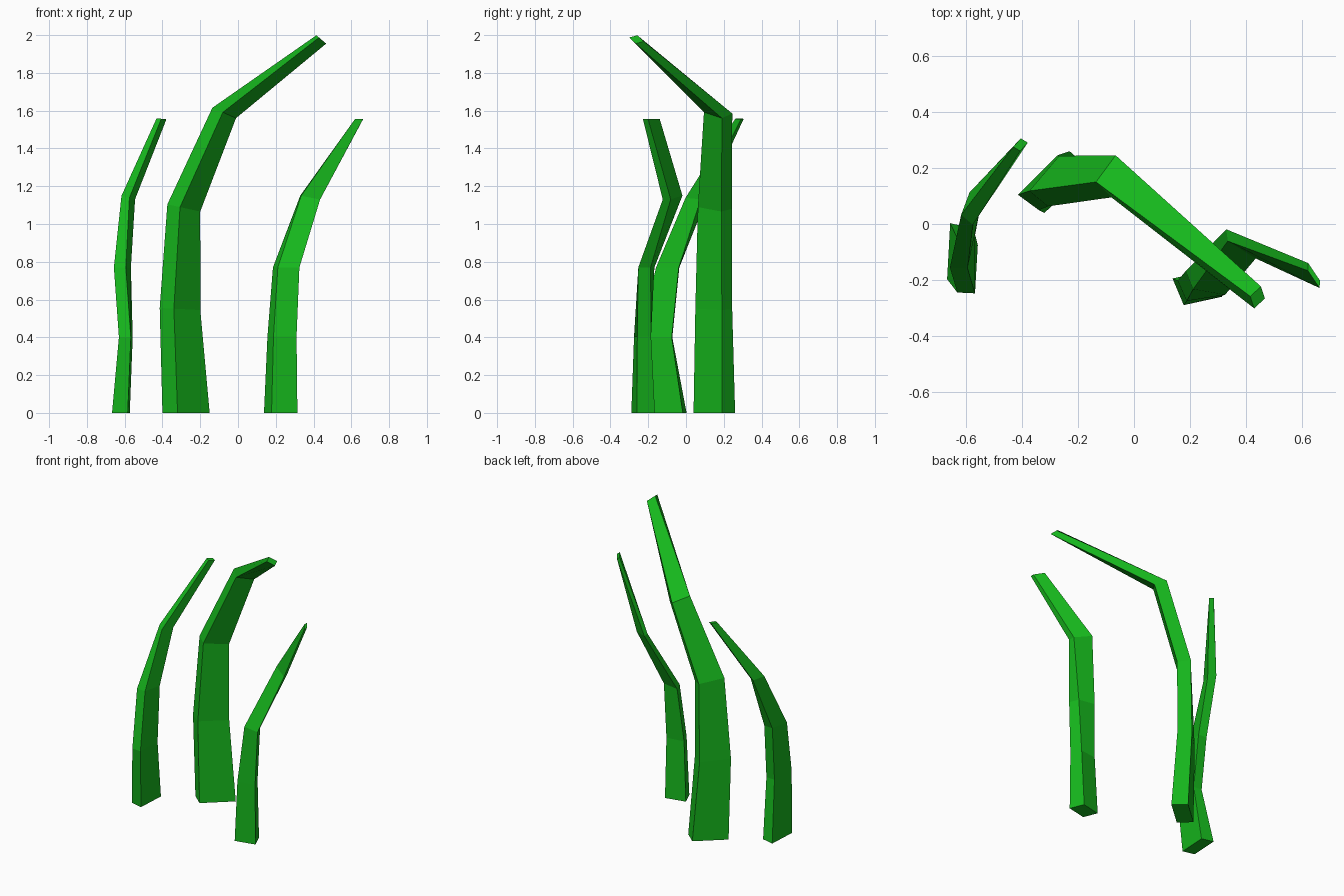
import bpy, bmesh

if "Cube" in bpy.data.objects:
    bpy.data.objects.remove(bpy.data.objects["Cube"])

green = bpy.data.materials.new("leaf_green")
green.diffuse_color = (0.008, 0.47, 0.012, 1)
green.use_nodes = True
green.node_tree.nodes["Principled BSDF"].inputs["Base Color"].default_value = green.diffuse_color


def blade(name, rings):
    """Loft four-cornered sections: centre, long side, short side, slope of the section along x."""
    bm = bmesh.new()
    loops = []
    for (cx, cy, cz), (ux, uy), (vx, vy), slope in rings:
        loop = []
        for s, t in ((-.5, -.5), (-.5, .5), (.5, .5), (.5, -.5)):
            dx, dy = s * ux + t * vx, s * uy + t * vy
            loop.append(bm.verts.new((cx + dx, cy + dy, cz + slope * dx)))
        loops.append(loop)
    for low, high in zip(loops, loops[1:]):
        for i in range(4):
            j = (i + 1) % 4
            bm.faces.new((low[i], low[j], high[j], high[i]))
    bm.faces.new(loops[0][::-1])
    bm.faces.new(loops[-1])
    bmesh.ops.recalc_face_normals(bm, faces=bm.faces)
    mesh = bpy.data.meshes.new(name)
    bm.to_mesh(mesh)
    bm.free()
    mesh.materials.append(green)
    bpy.context.collection.objects.link(bpy.data.objects.new(name, mesh))


# tall blade, bending over to the front right
blade("tall_grass_blade", [
    ((-.275, .15, 0), (.17, .15), (.08, -.07), 0),
    ((-.307, .147, .55), (.14, .14), (.075, -.055), -.05),
    ((-.287, .153, 1.085), (.107, .125), (.067, -.055), -.22),
    ((-.073, .17, 1.588), (.07, .095), (.055, -.055), -.44),
    ((.441, -.262, 1.977), (.038, .035), (.014, -.043), -.85),
])

# left blade, leaning to the back
blade("left_grass_blade", [
    ((-.62, -.107, 0), (.011, .20), (.083, -.02), 0),
    ((-.594, -.16, .40), (.01, .172), (.063, -.003), 0),
    ((-.612, -.097, .77), (.027, .12), (.063, -.003), 0),
    ((-.581, .055, 1.14), (.03, .08), (.042, -.035), -.25),
    ((-.405, .283, 1.557), (.027, .03), (.025, -.015), -.1),
])

# right blade, twisting out to the right
blade("right_grass_blade", [
    ((.226, -.227, 0), (.137, .03), (.04, -.095), 0),
    ((.233, -.23, .405), (.122, .017), (.032, -.073), 0),
    ((.255, -.21, .77), (.114, -.02), (.026, -.065), 0),
    ((.382, -.071, 1.14), (.10, -.062), (.005, -.042), -.2),
    ((.642, -.184, 1.557), (.042, -.062), (-.001, -.027), 0),
])
